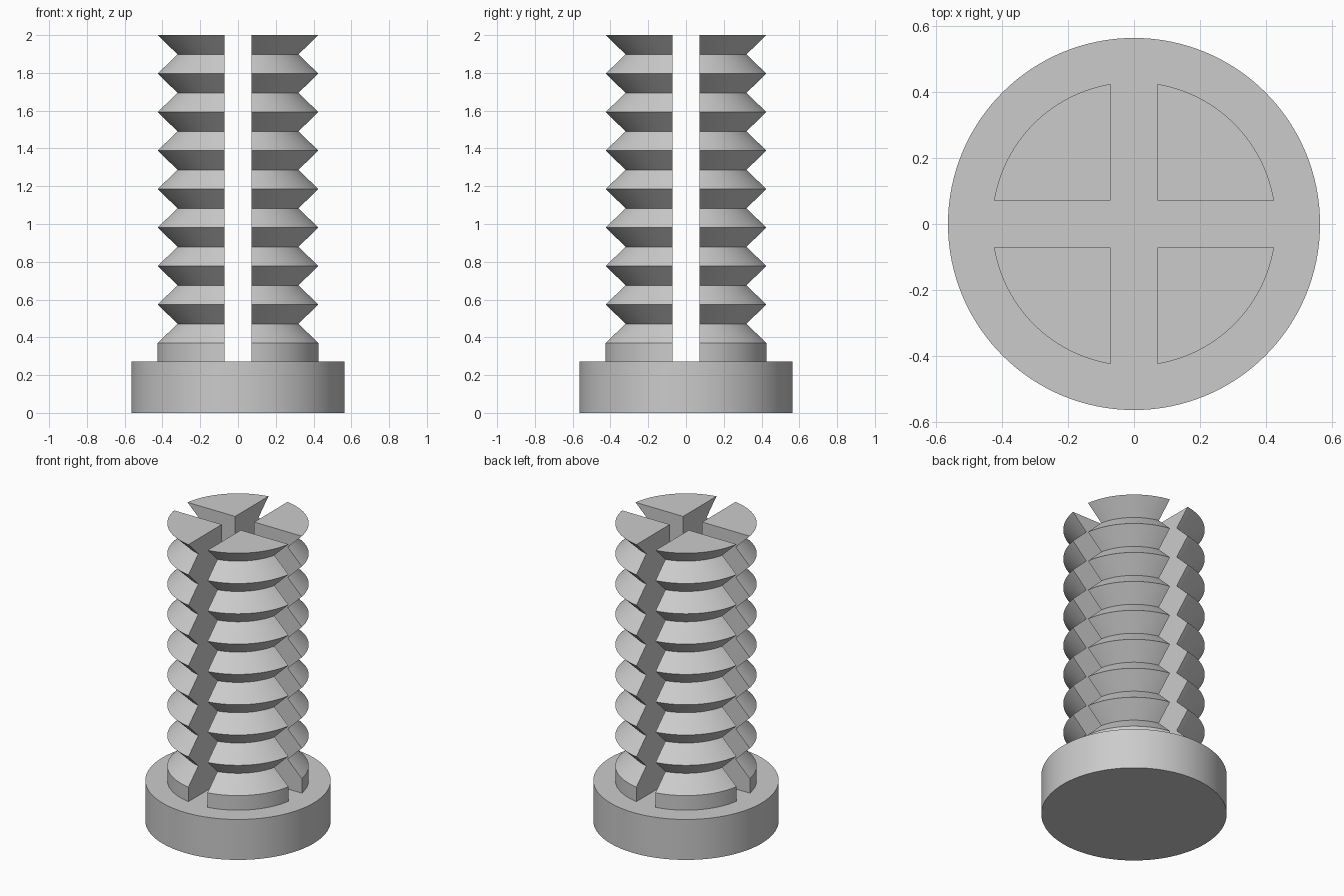
import bpy
import bmesh
from math import asin, cos, sin, pi, sqrt, radians

cube = bpy.data.objects.get("Cube")
if cube:
    bpy.data.objects.remove(cube, do_unlink=True)

GREY = 0.6
HEAD_R, HEAD_H = 0.565, 0.272
SLOT = 0.071                      # half width of the cross slot
CREST_R, ROOT_R = 0.431, 0.328
FIRST, TOP, THREADS = 0.37, 2.0, 8
STEPS = 32                        # arc steps per quarter

mat = bpy.data.materials.new("plain grey")
mat.use_nodes = True
mat.diffuse_color = (GREY, GREY, GREY, 1)
mat.node_tree.nodes["Principled BSDF"].inputs["Base Color"].default_value = (GREY, GREY, GREY, 1)


def loft(name, rings):
    """Skin a stack of equal-length closed rings and cap both ends."""
    bm = bmesh.new()
    rows = [[bm.verts.new(p) for p in ring] for ring in rings]
    for a, b in zip(rows, rows[1:]):
        for i in range(len(a)):
            j = (i + 1) % len(a)
            bm.faces.new((a[i], a[j], b[j], b[i]))
    bm.faces.new(rows[0][::-1])
    bm.faces.new(rows[-1])
    bmesh.ops.recalc_face_normals(bm, faces=bm.faces[:])
    mesh = bpy.data.meshes.new(name)
    bm.to_mesh(mesh)
    bm.free()
    mesh.materials.append(mat)
    obj = bpy.data.objects.new(name, mesh)
    bpy.context.collection.objects.link(obj)
    bpy.ops.object.select_all(action='DESELECT')
    obj.select_set(True)
    bpy.context.view_layer.objects.active = obj
    bpy.ops.object.shade_smooth_by_angle(angle=radians(30))
    return obj


def circle(r, z, n=128):
    return [(r * cos(2 * pi * i / n), r * sin(2 * pi * i / n), z) for i in range(n)]


def quarter(r, z):
    """Pie section, set back from both slot planes."""
    start = asin(SLOT / r)
    sweep = pi / 2 - 2 * start
    arc = [(r * cos(start + sweep * i / STEPS), r * sin(start + sweep * i / STEPS), z)
           for i in range(STEPS + 1)]
    return [(SLOT, SLOT, z)] + arc


# Round head
loft("head", [circle(HEAD_R, 0), circle(HEAD_R, HEAD_H)])

# Ridged shaft profile: plain collar, then alternating crests and roots
half = (TOP - FIRST) / (2 * THREADS)
profile = [(CREST_R, HEAD_H)]
profile += [(ROOT_R if k % 2 else CREST_R, FIRST + k * half) for k in range(2 * THREADS + 1)]

# Four shaft prongs around the cross slot
names = ("back_left", "back_right", "front_right", "front_left")
for k, side in enumerate(names):
    prong = loft("shaft_prong_" + side, [quarter(r, z) for r, z in profile])
    prong.rotation_euler.z = k * pi / 2
